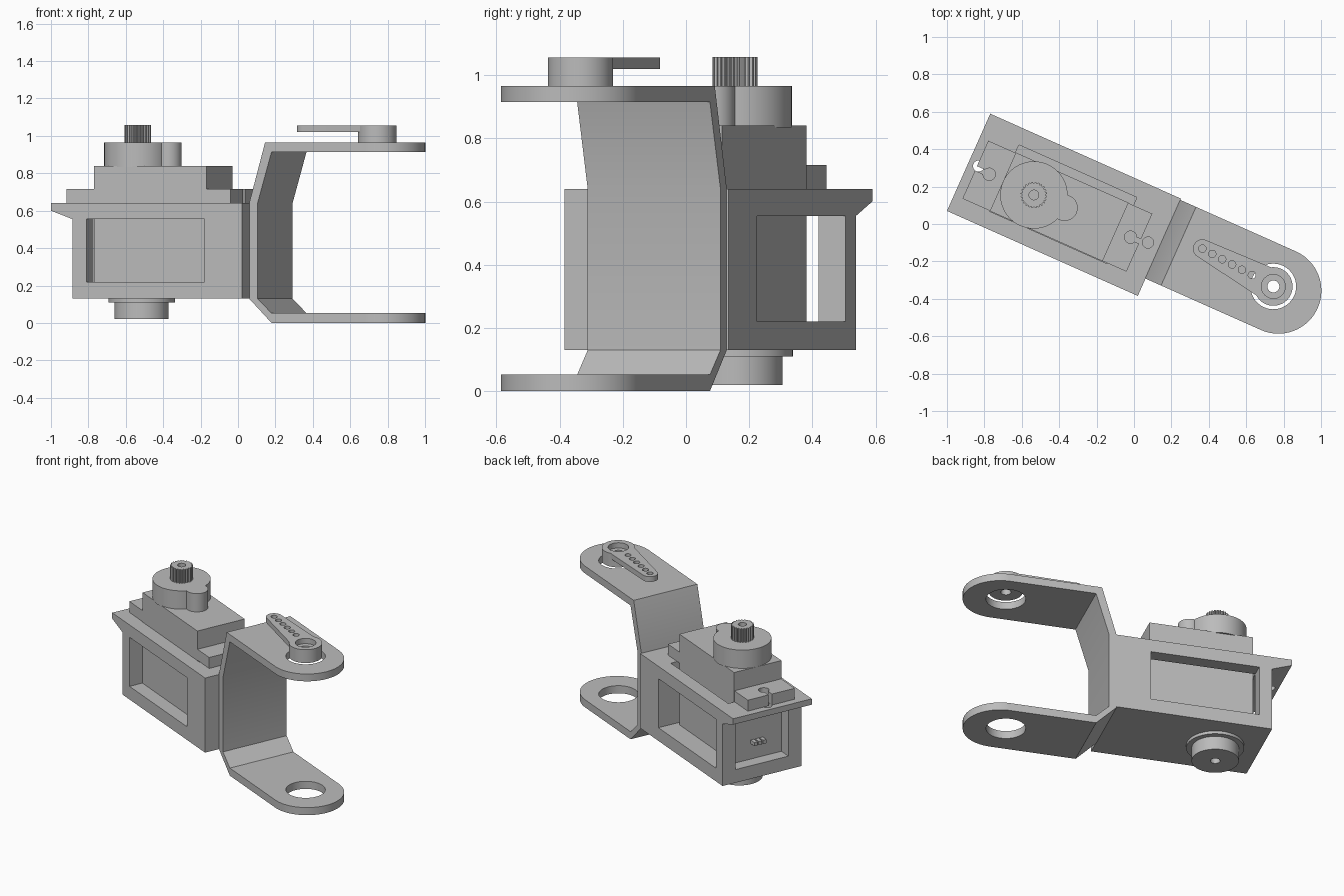
import bpy
import bmesh
from math import cos, sin, pi, radians
from mathutils import Matrix

cube = bpy.data.objects.get("Cube")
if cube:
    bpy.data.objects.remove(cube)

grey = bpy.data.materials.new("plain grey")
grey.use_nodes = True
GREY = (0.5, 0.5, 0.5, 1)
grey.diffuse_color = GREY
grey.node_tree.nodes["Principled BSDF"].inputs["Base Color"].default_value = GREY

TURN = Matrix.Rotation(radians(-24), 4, "Z")
MID = -0.072  # servo centre line


def arc(u, v, r, start=0.0, sweep=2 * pi, n=48):
    full = abs(sweep - 2 * pi) < 1e-6
    steps = n if full else n + 1
    return [(u + r * cos(start + sweep * i / n), v + r * sin(start + sweep * i / n))
            for i in range(steps)]


def rect(a0, a1, b0, b1):
    return [(a0, b0), (a1, b0), (a1, b1), (a0, b1)]


def prism(name, outline, lo, hi, axis="z"):
    """Extrude an outline along z (outline in x, y) or along y (outline in x, z)."""
    bm = bmesh.new()
    put = (lambda a, b: (a, b, lo)) if axis == "z" else (lambda a, b: (a, lo, b))
    face = bm.faces.new([bm.verts.new(put(a, b)) for a, b in outline])
    new = bmesh.ops.extrude_face_region(bm, geom=[face])["geom"]
    step = (0, 0, hi - lo) if axis == "z" else (0, hi - lo, 0)
    bmesh.ops.translate(bm, vec=step, verts=[g for g in new if isinstance(g, bmesh.types.BMVert)])
    bmesh.ops.recalc_face_normals(bm, faces=bm.faces)
    mesh = bpy.data.meshes.new(name)
    bm.to_mesh(mesh)
    bm.free()
    mesh.materials.append(grey)
    obj = bpy.data.objects.new(name, mesh)
    bpy.context.collection.objects.link(obj)
    return obj


def combine(obj, other, operation="DIFFERENCE"):
    mod = obj.modifiers.new("combine", "BOOLEAN")
    mod.operation, mod.object, mod.solver = operation, other, "EXACT"
    bpy.context.view_layer.objects.active = obj
    bpy.ops.object.modifier_apply(modifier=mod.name)
    bpy.data.objects.remove(other)


def cut(obj, outline, lo, hi, axis="z"):
    combine(obj, prism("cutter", outline, lo, hi, axis), "DIFFERENCE")


parts = []

# Holder box with a sloped lip, servo cavity and three windows
holder = prism("servo_holder", [(-0.816, 0.13), (0.175, 0.13), (0.175, 0.64),
                                (-0.942, 0.64), (-0.942, 0.6), (-0.816, 0.555)],
               -0.343, 0.226, "y")
cut(holder, rect(-0.734, -0.044, -0.252, 0.136), 0.22, 0.8)
cut(holder, rect(-0.734, -0.044, 0.22, 0.555), -0.5, 0.5, "y")
cut(holder, rect(-0.9, -0.7, -0.25, 0.133), 0.22, 0.555)
cut(holder, arc(-0.885, -0.055, 0.03, n=24), 0.5, 0.8)
cut(holder, arc(0.109, -0.06, 0.03, n=24), 0.5, 0.8)
parts.append(holder)

# Bent C bracket, trimmed to a rounded end
bracket = prism("bent_bracket", [(1.2, 0), (0.304, 0), (0.173, 0.13), (0.173, 0.64),
                                 (0.266, 0.965), (1.2, 0.965), (1.2, 0.915), (0.304, 0.915),
                                 (0.222, 0.64), (0.222, 0.13), (0.304, 0.052), (1.2, 0.052)],
                -0.5, 0.5, "y")
tongue = arc(0.85, -0.0117, 0.23, -pi / 2, pi) + [(0.1, 0.2183), (0.1, -0.2417)]
combine(bracket, prism("tongue", tongue, -0.1, 1.1), "INTERSECT")
HORN = (0.8165, -0.002)
cut(bracket, arc(*HORN, 0.122), -0.1, 1.1)
parts.append(bracket)

# Servo body and mounting ears
parts.append(prism("servo_case", rect(-0.732, -0.073, -0.25, 0.092), 0.215, 0.84))
ears = prism("servo_ears", rect(-0.893, 0.067, -0.249, 0.09), 0.64, 0.715)
for hole, edge in ((-0.815, -1.0), (0.012, 0.2)):
    cut(ears, arc(hole, MID, 0.033, n=24), 0.6, 0.8)
    cut(ears, rect(min(hole, edge), max(hole, edge), MID - 0.013, MID + 0.013), 0.6, 0.8)
parts.append(ears)

# Gear housing and toothed shaft
SHAFT = (-0.552, -0.076)
housing = prism("gear_housing", arc(*SHAFT, 0.18, n=64), 0.835, 0.965)
combine(housing, prism("bump", arc(-0.374, MID, 0.07), 0.835, 0.965), "UNION")
parts.append(housing)
TEETH = 24
teeth = []
for i in range(TEETH * 4):
    a = 2 * pi * i / (TEETH * 4)
    r = 0.071 if i % 4 < 2 else 0.063
    teeth.append((SHAFT[0] + r * cos(a), SHAFT[1] + r * sin(a)))
shaft = prism("output_shaft", teeth, 0.96, 1.058)
cut(shaft, arc(*SHAFT, 0.026, n=24), 1.0, 1.2)
parts.append(shaft)

# Lower pivot
PIVOT = (-0.536, -0.063)
pivot = prism("lower_pivot", arc(*PIVOT, 0.145, n=64), 0.02, 0.135)
cut(pivot, arc(*PIVOT, 0.03, n=24), -0.1, 0.08)
parts.append(pivot)
parts.append(prism("lower_pivot_ring", arc(*PIVOT, 0.178, n=64), 0.11, 0.135))

# Cable pins on the servo end
for i in (-1, 0, 1):
    c = MID + i * 0.032
    parts.append(prism("cable_pin", rect(-0.775, -0.73, c - 0.012, c + 0.012), 0.325, 0.35))

# Servo horn: tapered arm, hub, recess and a row of holes
ANGLE = radians(176)


def along(d, side=0.0):
    return (HORN[0] + d * cos(ANGLE) - side * sin(ANGLE),
            HORN[1] + d * sin(ANGLE) + side * cos(ANGLE))


horn = prism("servo_horn", arc(*HORN, 0.103, n=64), 0.965, 1.056)
arm = arc(*along(0.43), 0.05, ANGLE - pi / 2, pi, 20) + [along(0, 0.09), along(0, -0.09)]
combine(horn, prism("arm", arm, 1.02, 1.056), "UNION")
cut(horn, arc(*HORN, 0.064), 1.02, 1.2)
cut(horn, arc(*HORN, 0.032, n=32), 0.9, 1.2)
for i in range(6):
    cut(horn, arc(*along(0.13 + 0.06 * i), 0.02, n=20), 1.0, 1.2)
parts.append(horn)

# Turn the assembly and smooth the round faces
bpy.ops.object.select_all(action="DESELECT")
for obj in parts:
    obj.data.transform(TURN)
    obj.select_set(True)
bpy.context.view_layer.objects.active = holder
bpy.ops.object.shade_smooth_by_angle(angle=radians(25))
